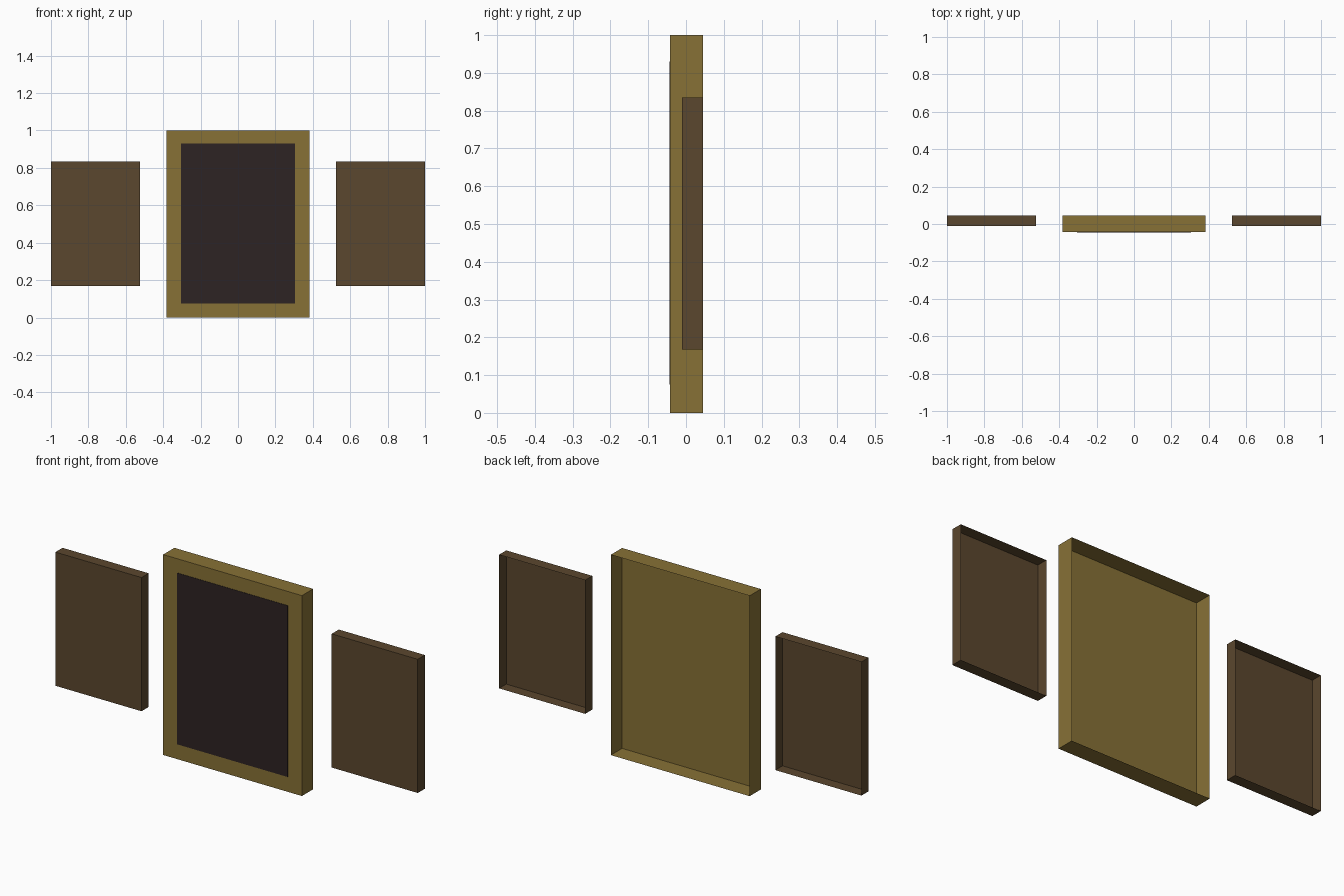
import bpy
import bmesh

cube = bpy.data.objects.get("Cube")
if cube:
    bpy.data.objects.remove(cube, do_unlink=True)


def material(name, rgb):
    linear = [((c / 255 + 0.055) / 1.055) ** 2.4 for c in rgb] + [1.0]
    mat = bpy.data.materials.new(name)
    mat.use_nodes = True
    mat.diffuse_color = linear
    mat.node_tree.nodes["Principled BSDF"].inputs["Base Color"].default_value = linear
    return mat


def box(name, low, high, mat, keep=lambda normal: True):
    """Box between two corners, keeping only the sides that pass the rule."""
    bm = bmesh.new()
    bmesh.ops.create_cube(bm, size=1)
    for v in bm.verts:
        v.co = [h if c > 0 else l for c, l, h in zip(v.co, low, high)]
    bm.normal_update()
    dropped = [f for f in bm.faces if not keep(f.normal)]
    bmesh.ops.delete(bm, geom=dropped, context='FACES')
    mesh = bpy.data.meshes.new(name)
    bm.to_mesh(mesh)
    bm.free()
    mesh.materials.append(mat)
    obj = bpy.data.objects.new(name, mesh)
    bpy.context.collection.objects.link(obj)
    return obj


def open_back(normal):
    return normal.y < 0.5


gold = material("old gold", (135, 113, 54))
brown = material("dark brown", (91, 71, 46))
dark = material("dark canvas", (45, 35, 35))

# Central frame: thin shell, open at the back
box("frame", (-0.383, -0.043, 0), (0.383, 0.045, 1), gold, open_back)

# Dark picture plate on the front of the frame
box("picture_panel", (-0.305, -0.045, 0.075), (0.305, -0.0432, 0.93), dark, open_back)

# Side panels: thinner shells, also open at the back
box("left_panel", (0.525, -0.011, 0.168), (1, 0.045, 0.835), brown, open_back)
box("right_panel", (-1, -0.011, 0.168), (-0.525, 0.045, 0.835), brown, open_back)
